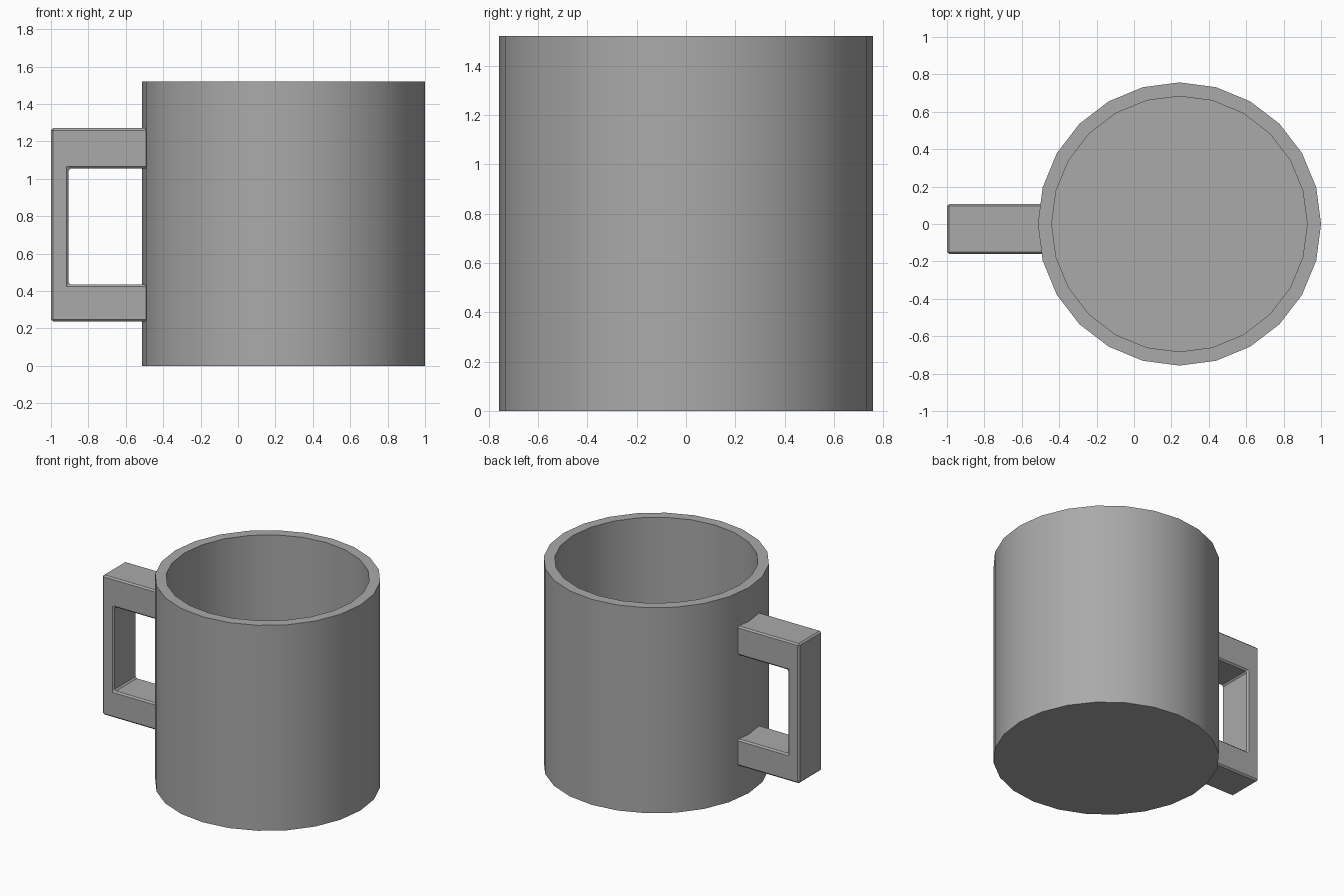
import bpy, bmesh, math
from mathutils import Matrix

old = bpy.data.objects.get("Cube")
if old:
    bpy.data.objects.remove(old, do_unlink=True)

GREY = (0.4, 0.4, 0.4, 1)
mat = bpy.data.materials.new("ceramic grey")
mat.use_nodes = True
mat.diffuse_color = GREY
mat.node_tree.nodes["Principled BSDF"].inputs["Base Color"].default_value = GREY


def finish(bm, name):
    bmesh.ops.recalc_face_normals(bm, faces=bm.faces[:])
    mesh = bpy.data.meshes.new(name)
    bm.to_mesh(mesh)
    bm.free()
    mesh.materials.append(mat)
    obj = bpy.data.objects.new(name, mesh)
    bpy.context.collection.objects.link(obj)
    return obj


# Cup body: 24-sided cylinder, top inset for the rim and pushed down for the bowl
RADIUS, HEIGHT, WALL, FLOOR, SIDES = 0.757, 1.52, 0.074, 0.075, 24
bm = bmesh.new()
bmesh.ops.create_cone(bm, cap_ends=True, segments=SIDES, radius1=RADIUS, radius2=RADIUS,
                      depth=HEIGHT, matrix=Matrix.Translation((0.243, 0, HEIGHT / 2)))
top = max(bm.faces, key=lambda f: f.calc_center_median().z)
bmesh.ops.inset_region(bm, faces=[top], thickness=WALL)
bowl = bmesh.ops.extrude_face_region(bm, geom=[top])
bmesh.ops.translate(bm, vec=(0, 0, FLOOR - HEIGHT),
                    verts=[v for v in bowl["geom"] if isinstance(v, bmesh.types.BMVert)])
if top.is_valid:
    bmesh.ops.delete(bm, geom=[top], context='FACES_ONLY')
cup = finish(bm, "cup_body")
bpy.context.view_layer.objects.active = cup
cup.select_set(True)
bpy.ops.object.shade_smooth_by_angle(angle=math.radians(30))

# Handle: square C profile pulled through its width, ends buried in the cup wall
outer, inner, root = -1.0, -0.905, -0.47
profile = [(root, 0.237), (outer, 0.237), (outer, 1.27), (root, 1.27),
           (root, 1.055), (inner, 1.055), (inner, 0.435), (root, 0.435)]
bm = bmesh.new()
face = bm.faces.new([bm.verts.new((x, -0.16, z)) for x, z in profile])
side = bmesh.ops.extrude_face_region(bm, geom=[face])
bmesh.ops.translate(bm, vec=(0, 0.267, 0),
                    verts=[v for v in side["geom"] if isinstance(v, bmesh.types.BMVert)])
handle = finish(bm, "handle")
bevel = handle.modifiers.new("soft edges", 'BEVEL')
bevel.width = 0.011
bevel.segments = 1
